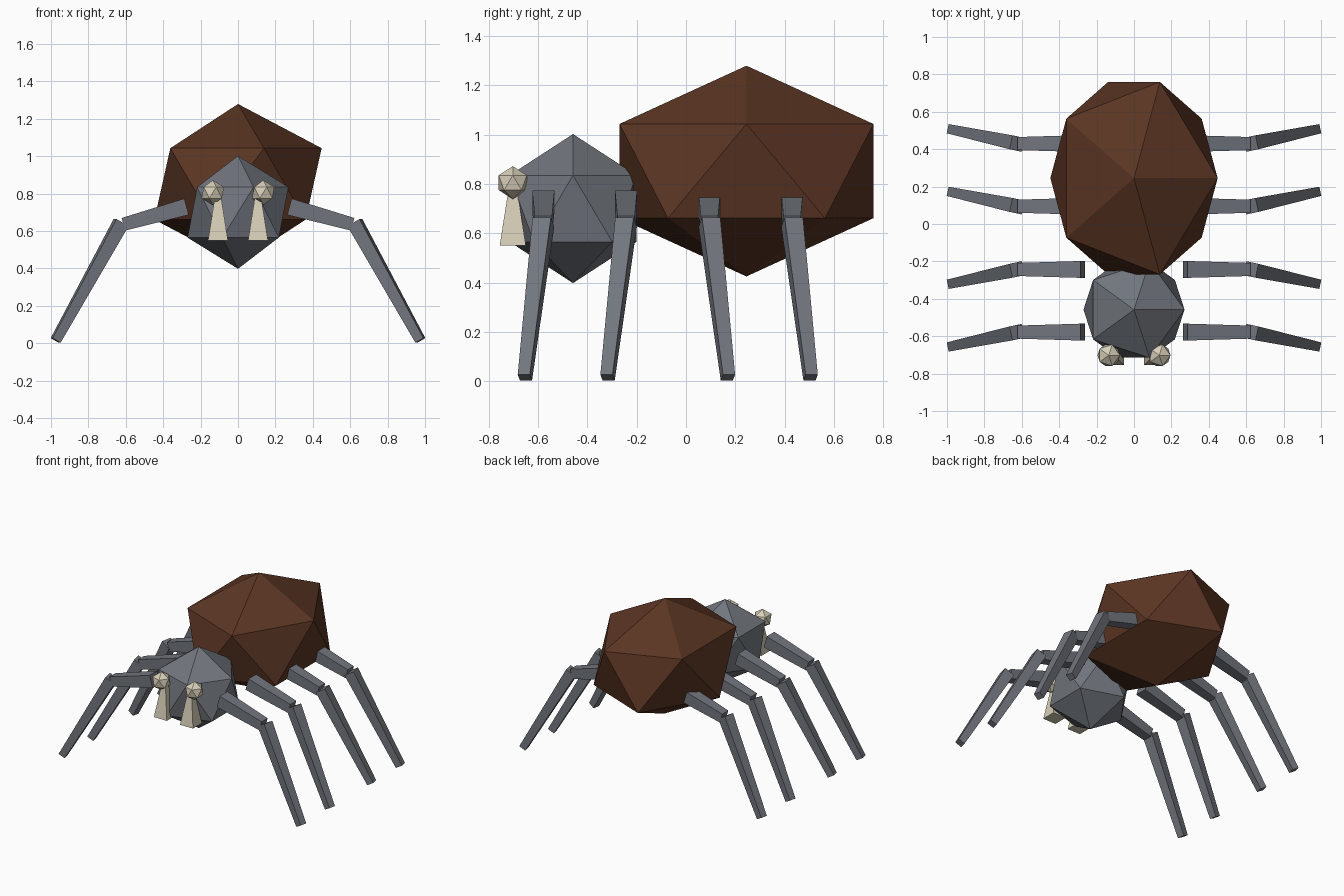
import bpy, bmesh, math
from mathutils import Matrix, Vector

cube = bpy.data.objects.get("Cube")
if cube:
    bpy.data.objects.remove(cube, do_unlink=True)


def material(name, rgb):
    mat = bpy.data.materials.new(name)
    mat.use_nodes = True
    mat.diffuse_color = (*rgb, 1)
    mat.node_tree.nodes["Principled BSDF"].inputs["Base Color"].default_value = (*rgb, 1)
    return mat


brown = material("dark brown", (0.105, 0.036, 0.017))
grey = material("slate grey", (0.165, 0.18, 0.205))
cream = material("bone cream", (0.68, 0.62, 0.48))


def finish(bm, name, mat):
    mesh = bpy.data.meshes.new(name)
    bm.to_mesh(mesh)
    bm.free()
    mesh.materials.append(mat)
    obj = bpy.data.objects.new(name, mesh)
    bpy.context.collection.objects.link(obj)
    return obj


def faceted_ball(name, centre, radii, mat):
    """Twenty-sided ball stretched to the given radii."""
    bm = bmesh.new()
    bmesh.ops.create_icosphere(bm, subdivisions=1, radius=1)
    bm.transform(Matrix.Translation(centre) @ Matrix.Diagonal((*radii, 1)))
    return finish(bm, name, mat)


def tapered_bar(name, start, end, half_start, half_end, mat, side_hint=Vector((0, 0, 1))):
    """Square bar from start to end, narrowing between two half widths."""
    start, end = Vector(start), Vector(end)
    axis = (end - start).normalized()
    side = side_hint.cross(axis).normalized()
    top = axis.cross(side)
    bm = bmesh.new()
    bmesh.ops.create_cone(bm, cap_ends=True, segments=4,
                          radius1=half_start * math.sqrt(2), radius2=half_end * math.sqrt(2),
                          depth=(end - start).length)
    frame = Matrix((side, top, axis)).transposed().to_4x4()
    frame.translation = (start + end) / 2
    # align the flat sides of the bar with the frame
    corner = math.atan2(bm.verts[:][0].co.y, bm.verts[:][0].co.x)
    bm.transform(frame @ Matrix.Rotation(math.pi / 4 - corner, 4, "Z"))
    return finish(bm, name, mat)


# Body
faceted_ball("abdomen", (0, 0.245, 0.852), (0.5, 0.605, 0.427), brown)
faceted_ball("head", (0, -0.458, 0.70), (0.302, 0.302, 0.302), grey)

# Legs, eyes and fangs on both sides
leg_rows = [("front", -0.578, -0.075), ("mid_front", -0.243, -0.075),
            ("mid_rear", 0.095, 0.075), ("rear", 0.43, 0.075)]
for label, s in (("left", 1), ("right", -1)):
    for row, y, sweep in leg_rows:
        tapered_bar(f"{label}_{row}_upper_leg", (s * 0.275, y, 0.73), (s * 0.613, y, 0.636),
                    0.045, 0.035, grey)
        tapered_bar(f"{label}_{row}_lower_leg", (s * 0.625, y, 0.645), (s * 0.975, y + sweep, 0.015),
                    0.038, 0.025, grey)
    faceted_ball(f"{label}_eye", (s * 0.135, -0.702, 0.805), (0.067, 0.067, 0.067), cream)
    tapered_bar(f"{label}_fang", (s * 0.107, -0.702, 0.55), (s * 0.107, -0.702, 0.78),
                0.053, 0.017, cream, Vector((0, 1, 0)))
